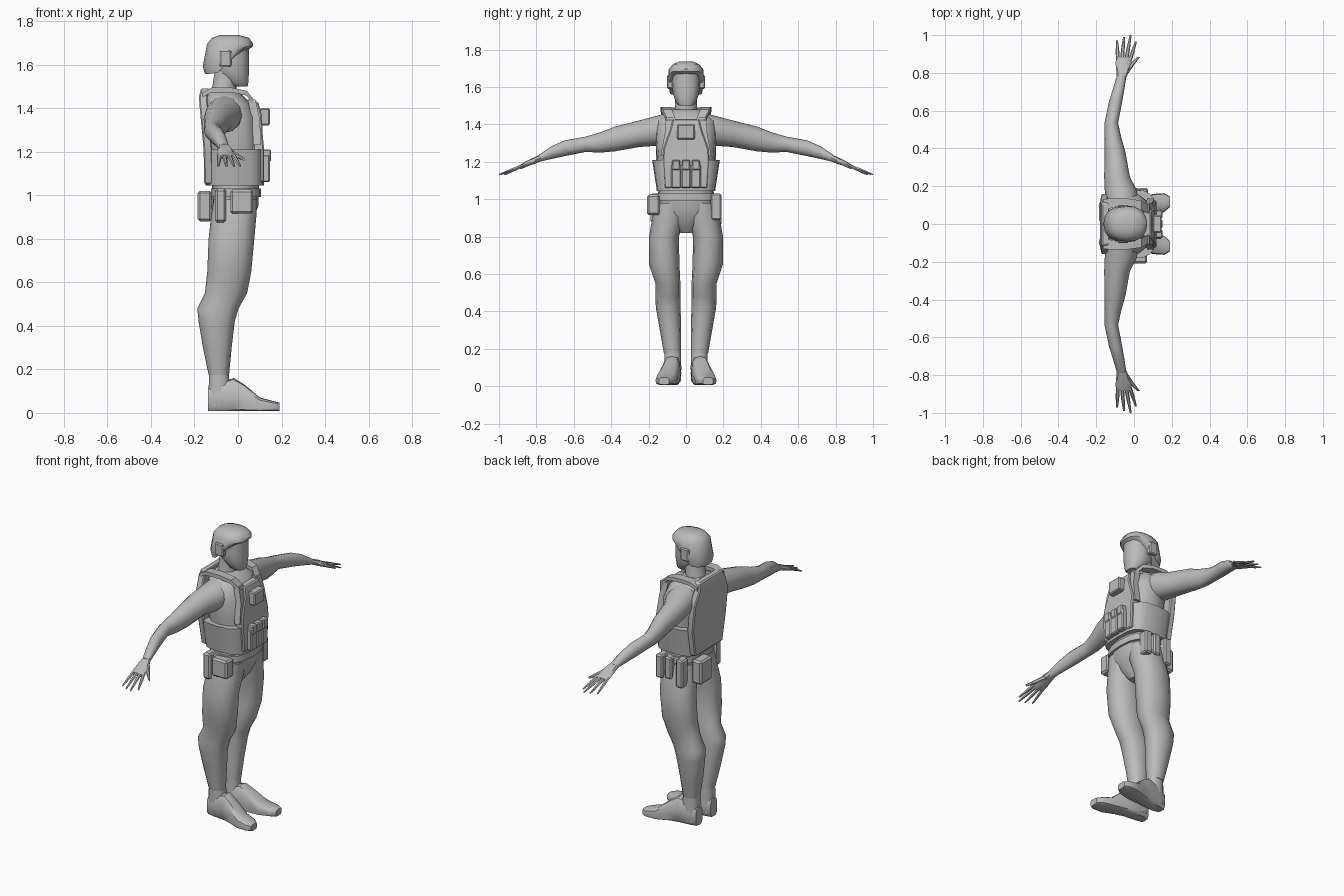
import bpy, bmesh, math

mat = bpy.data.materials.new("plain_grey")
mat.diffuse_color = (0.5, 0.5, 0.5, 1)

ORDER = {"x": (0, 1, 2), "y": (1, 0, 2), "z": (2, 0, 1)}


def loft(name, axis, sections, n=12, p=2.0, side=1, angle=40, shape=None, bevel=0):
    """Skin rings (pos, c1, c2, r1, r2) along an axis; p above 2 squares the ring."""
    bm = bmesh.new()
    rings = []
    for k, (pos, c1, c2, r1, r2) in enumerate(sections):
        ring = []
        for i in range(n):
            a = 2 * math.pi * (i + (0.5 if n == 4 else 0)) / n
            c, s = math.cos(a), math.sin(a)
            if n == 4:
                u, v = math.copysign(1, c), math.copysign(1, s)
            else:
                u = math.copysign(abs(c) ** (2 / p), c)
                v = math.copysign(abs(s) ** (2 / p), s)
            co = [0, 0, 0]
            for idx, val in zip(ORDER[axis], (pos, c1 + r1 * u, c2 + r2 * v)):
                co[idx] = val
            if shape:
                co = shape(k, co)
            ring.append(bm.verts.new((co[0], co[1] * side, co[2])))
        rings.append(ring)
    for a, b in zip(rings, rings[1:]):
        for i in range(n):
            bm.faces.new((a[i], a[(i + 1) % n], b[(i + 1) % n], b[i]))
    bm.faces.new(rings[0])
    bm.faces.new(rings[-1])
    bmesh.ops.recalc_face_normals(bm, faces=bm.faces)
    if bevel:
        bmesh.ops.bevel(bm, geom=bm.edges[:], offset=bevel, segments=1, affect='EDGES')
    me = bpy.data.meshes.new(name)
    bm.to_mesh(me)
    bm.free()
    me.materials.append(mat)
    ob = bpy.data.objects.new(name, me)
    bpy.context.collection.objects.link(ob)
    bpy.ops.object.select_all(action='DESELECT')
    ob.select_set(True)
    bpy.context.view_layer.objects.active = ob
    bpy.ops.object.shade_smooth_by_angle(angle=math.radians(angle))
    return ob


def box(name, x, y, z, bevel=0.006):
    """Bevelled box from (min, max) ranges."""
    cx, rx, cy, ry = sum(x) / 2, (x[1] - x[0]) / 2, sum(y) / 2, (y[1] - y[0]) / 2
    return loft(name, "z", [(h, cx, cy, rx, ry) for h in z], n=4, bevel=bevel, angle=20)


# head, neck and helmet
loft("neck", "z", [(1.42, -.075, 0, .07, .075), (1.48, -.065, 0, .056, .06),
                   (1.58, -.05, 0, .055, .058)])
loft("head", "z", [(1.50, .008, 0, .036, .036), (1.515, -.002, 0, .049, .052),
                   (1.56, -.022, 0, .072, .069), (1.60, -.03, 0, .08, .074),
                   (1.68, -.035, 0, .085, .077)], p=2.4)


def rim(k, co):
    # lower rim rises from nape to brow
    if k < 2:
        co[2] += (.075, .06)[k] * max(-.5, min(1, (co[0] + .06) / .08))
    return co


loft("helmet", "z", [(1.595, -.052, 0, .10, .090), (1.622, -.047, 0, .115, .098),
                     (1.695, -.036, 0, .106, .092), (1.722, -.034, 0, .085, .07),
                     (1.735, -.038, 0, .045, .04)], n=16, p=2.3, shape=rim)
for s in (1, -1):
    box("ear_cover", (-.085, -.03), (s * .085 - .016, s * .085 + .016), (1.59, 1.665))

# torso and hips
loft("torso", "z", [(1.0, -.01, 0, .105, .145), (1.12, -.015, 0, .115, .145),
                    (1.25, -.02, 0, .12, .158), (1.36, -.03, 0, .12, .165),
                    (1.42, -.045, 0, .105, .155), (1.455, -.06, 0, .085, .115),
                    (1.48, -.065, 0, .06, .07)], n=16, p=2.5)
loft("hips", "z", [(.82, -.025, 0, .05, .03), (.87, -.022, 0, .085, .08),
                   (.95, -.015, 0, .108, .155), (1.04, -.012, 0, .106, .15)], n=16, p=2.4)
loft("belt", "z", [(.992, -.01, 0, .115, .165), (1.03, -.01, 0, .115, .163)], n=16, p=2.6)

# vest
loft("waist_band", "z", [(1.045, -.015, 0, .134, .156), (1.21, -.018, 0, .137, .181)],
     n=20, p=3.6, angle=45)
loft("front_panel", "z", [(1.06, .095, 0, .025, .115), (1.21, .095, 0, .025, .125),
                          (1.27, .09, 0, .024, .12), (1.37, .085, 0, .024, .085),
                          (1.43, .07, 0, .022, .07)], n=4, bevel=.006, angle=20)
loft("back_panel", "z", [(1.05, -.135, 0, .02, .13), (1.21, -.138, 0, .02, .16),
                         (1.37, -.153, 0, .02, .16), (1.45, -.16, 0, .02, .125),
                         (1.49, -.15, 0, .02, .11)], n=4, bevel=.006, angle=20)
for s in (1, -1):
    loft("shoulder_strap", "x", [(-.165, .105, 1.46, .026, .012), (-.12, .11, 1.483, .026, .011),
                                 (-.03, .108, 1.483, .026, .011), (.04, .1, 1.468, .024, .011),
                                 (.085, .075, 1.41, .022, .014)], n=4, side=s, angle=30)
    loft("strap_tail", "z", [(1.23, .088, .118, .018, .018), (1.35, .082, .096, .018, .018),
                             (1.44, .062, .086, .018, .02)], n=4, side=s, angle=20)
box("chest_pouch", (.1, .146), (-.047, .047), (1.32, 1.4))
for y in (-.053, 0, .053):
    box("magazine_pouch", (.1, .146), (y - .026, y + .026), (1.06, 1.185))
    box("magazine_flap", (.1, .152), (y - .022, y + .022), (1.155, 1.21))

# belt pouches
box("side_pouch", (-.035, .07), (-.208, -.14), (.915, 1.025), .01)
box("rear_side_pouch", (-.105, -.055), (-.19, -.13), (.875, 1.03), .01)
box("rear_pouch", (-.185, -.12), (.01, .12), (.88, 1.02), .01)
for x, z0 in ((-.085, .865), (-.01, .9), (.05, .89)):
    box("narrow_pouch", (x - .023, x + .023), (.13, .19), (z0, 1.03), .008)

for s in (1, -1):
    # leg
    loft("leg", "z", [(.175, -.088, .072, .047, .046), (.30, -.095, .083, .066, .057),
                      (.42, -.098, .095, .083, .066), (.48, -.092, .097, .095, .067),
                      (.55, -.055, .097, .097, .067), (.65, -.04, .116, .101, .081),
                      (.80, -.03, .118, .105, .08), (.90, -.02, .092, .104, .088),
                      (.98, -.012, .085, .1, .078)], side=s, p=2.2)
    # boot
    loft("boot_shaft", "z", [(.03, -.088, .07, .047, .043), (.10, -.085, .07, .05, .045),
                             (.185, -.088, .071, .045, .043)], side=s, p=2.5)

    def sole(k, co):
        # flatten the underside
        co[2] = max(co[2], .008)
        return co

    loft("boot_foot", "x", [(-.137, .07, .06, .032, .055), (-.10, .07, .07, .045, .066),
                            (-.02, .075, .075, .046, .085), (.03, .085, .06, .048, .07),
                            (.10, .103, .035, .056, .036), (.16, .113, .03, .05, .025),
                            (.19, .118, .027, .028, .02)], side=s, p=3.2, shape=sole)

    # arm
    loft("arm", "y", [(.10, -.06, 1.375, .085, .085), (.18, -.07, 1.362, .085, .078),
                      (.25, -.09, 1.35, .068, .071), (.38, -.10, 1.322, .055, .066),
                      (.46, -.112, 1.303, .044, .054), (.535, -.12, 1.294, .036, .041),
                      (.65, -.097, 1.272, .035, .042), (.72, -.08, 1.249, .03, .034),
                      (.79, -.064, 1.217, .025, .018)], side=s)
    # hand
    loft("palm", "y", [(.775, -.066, 1.222, .025, .018), (.81, -.06, 1.207, .034, .018),
                       (.855, -.056, 1.188, .042, .015), (.885, -.053, 1.175, .04, .01)],
         n=8, p=2.6, side=s)
    for x0, x1, y1 in ((-.085, -.09, .972), (-.064, -.053, .99),
                       (-.042, -.018, 1.0), (-.022, .01, .965)):
        mx = x0 * .5 + x1 * .5
        loft("finger", "y", [(.865, x0, 1.184, .011, .009),
                             ((.865 + y1) / 2, mx, 1.158, .0095, .008),
                             (y1, x1, 1.132, .005, .004)], n=6, side=s)
    loft("thumb", "y", [(.80, -.045, 1.205, .017, .012), (.845, -.012, 1.185, .014, .01),
                        (.885, .026, 1.165, .007, .006)], n=6, side=s)
